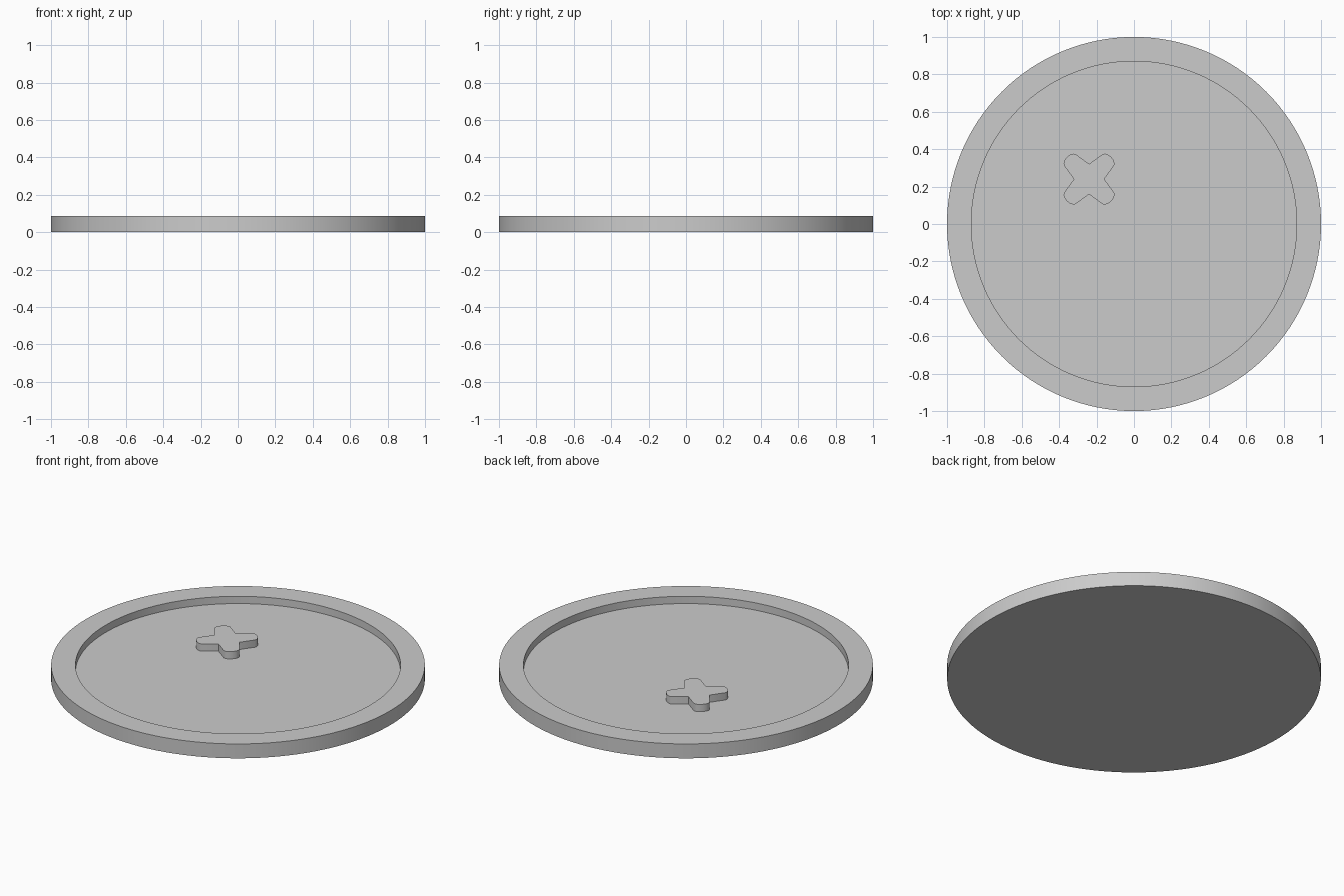
import bpy, bmesh, math

if "Cube" in bpy.data.objects:
    bpy.data.objects.remove(bpy.data.objects["Cube"])

RIM_R, INNER_R = 1.0, 0.87
TOP, FLOOR = 0.085, 0.042
SEGMENTS = 128

grey = bpy.data.materials.new("light grey")
grey.diffuse_color = (0.6, 0.6, 0.6, 1)
grey.use_nodes = True
grey.node_tree.nodes["Principled BSDF"].inputs["Base Color"].default_value = grey.diffuse_color


def finish(name, bm):
    """Turn a bmesh into a named object with sharp-edged smooth shading."""
    bmesh.ops.recalc_face_normals(bm, faces=bm.faces)
    mesh = bpy.data.meshes.new(name)
    bm.to_mesh(mesh)
    bm.free()
    mesh.materials.append(grey)
    obj = bpy.data.objects.new(name, mesh)
    bpy.context.collection.objects.link(obj)
    bpy.ops.object.select_all(action='DESELECT')
    obj.select_set(True)
    bpy.context.view_layer.objects.active = obj
    bpy.ops.object.shade_smooth_by_angle(angle=math.radians(30))
    return obj


# Round tray: lathed profile, from the underside out and over the rim to the floor
bm = bmesh.new()
profile = [(RIM_R, 0), (RIM_R, TOP), (INNER_R, TOP), (INNER_R, FLOOR)]
rings = []
for r, z in profile:
    rings.append([bm.verts.new((r * math.cos(2 * math.pi * i / SEGMENTS),
                                r * math.sin(2 * math.pi * i / SEGMENTS), z))
                  for i in range(SEGMENTS)])
for a, b in zip(rings, rings[1:]):
    for i in range(SEGMENTS):
        j = (i + 1) % SEGMENTS
        bm.faces.new((a[i], a[j], b[j], b[i]))
bm.faces.new(rings[0])
bm.faces.new(rings[-1])
finish("tray", bm)

# Raised cross: one arm outline turned four times, then extruded to rim height
arm = [(0.081, 0), (0.134, 0.073), (0.136, 0.085), (0.131, 0.101), (0.118, 0.118),
       (0.101, 0.131), (0.085, 0.136), (0.073, 0.134)]
bm = bmesh.new()
outline = []
for k in range(4):
    c, s = round(math.cos(k * math.pi / 2)), round(math.sin(k * math.pi / 2))
    outline += [bm.verts.new((-0.24 + x * c - y * s, 0.24 + x * s + y * c, FLOOR - 0.002))
                for x, y in arm]
base = bm.faces.new(outline)
top = bmesh.ops.extrude_face_region(bm, geom=[base], use_keep_orig=True)
bmesh.ops.translate(bm, vec=(0, 0, TOP - FLOOR + 0.002),
                    verts=[v for v in top["geom"] if isinstance(v, bmesh.types.BMVert)])
finish("raised_cross", bm)
